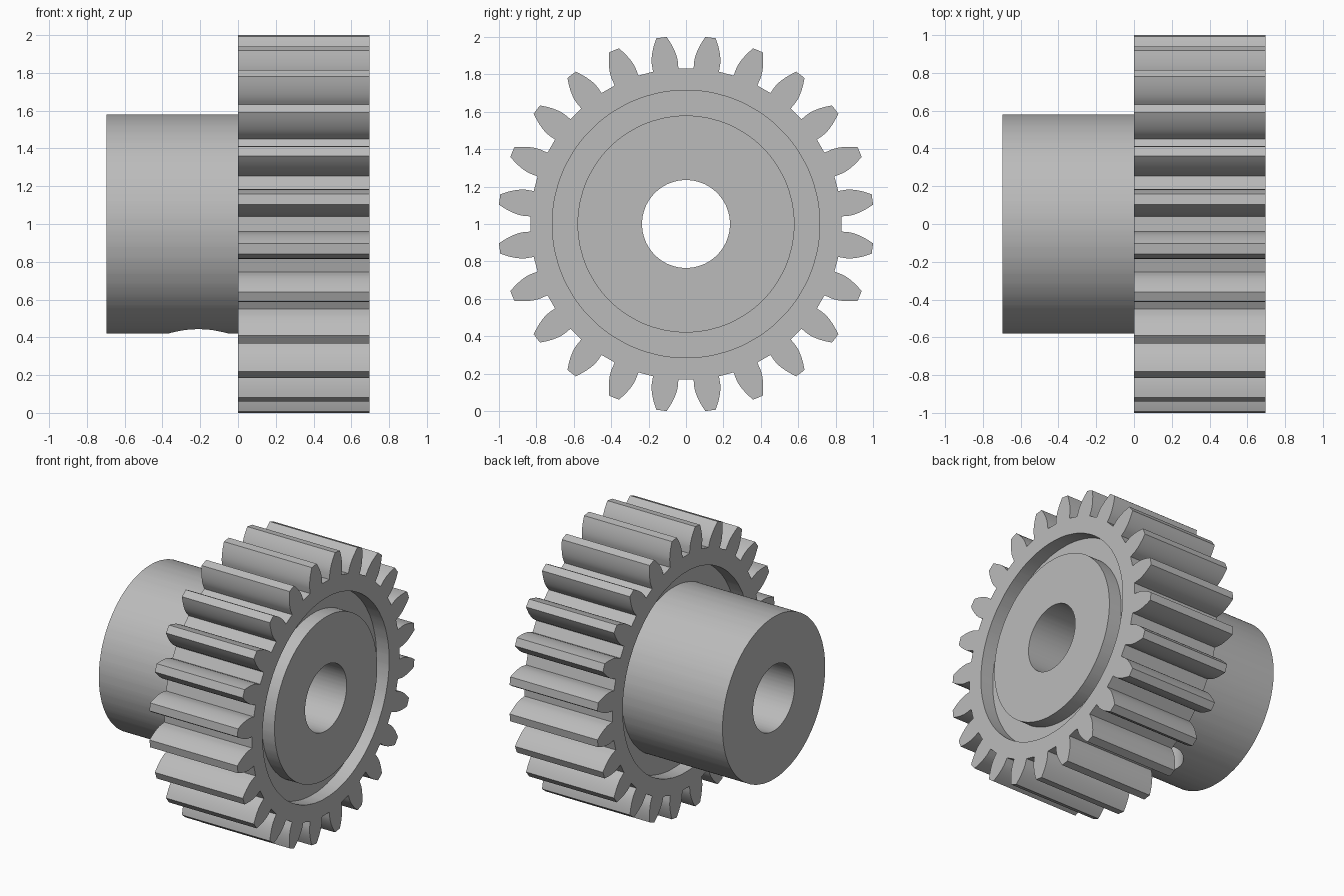
import bpy, bmesh
from math import pi, sin, cos, tan, acos, sqrt, radians

cube = bpy.data.objects.get("Cube")
if cube:
    bpy.data.objects.remove(cube, do_unlink=True)

# Main dimensions (axis along x, at height 1)
TEETH = 24
TIP, ROOT = 1.0055, 0.833
PITCH = TIP * TEETH / (TEETH + 2)
BASE = PITCH * cos(radians(20))
BORE, HUB, RECESS = 0.235, 0.58, 0.715
END, DEPTH = 0.695, 0.1


def involute(r):
    a = acos(min(1, BASE / r))
    return tan(a) - a


def half_angle(r):
    """Half the angle a tooth spans at radius r."""
    return pi / (2 * TEETH) + involute(PITCH) - involute(max(r, BASE))


# Gear outline as (angle, radius), one tooth repeated around the axis
steps = 7
flank = [(half_angle(ROOT) + 0.002, ROOT)]
for i in range(steps + 1):
    r = BASE + (TIP - BASE) * i / steps
    flank.append((half_angle(r), r))
tooth = [(-a, r) for a, r in flank] + [(a, r) for a, r in reversed(flank)]
outline = []
for t in range(TEETH):
    centre = (t + 0.5) * 2 * pi / TEETH
    outline += [(centre + a, r) for a, r in tooth]

# Closed section: hub, back recess, toothed rim, front recess, bore
section = [
    (-END, BORE), (-END, HUB), (DEPTH, HUB), (DEPTH, RECESS), (0, RECESS),
    (0, None), (END, None),
    (END, RECESS), (END - DEPTH, RECESS), (END - DEPTH, HUB), (END, HUB), (END, BORE),
]

bm = bmesh.new()
rings = []
for x, radius in section:
    rings.append([bm.verts.new((x, (radius or r) * sin(a), 1 + (radius or r) * cos(a)))
                  for a, r in outline])
for k, ring in enumerate(rings):
    following = rings[(k + 1) % len(rings)]
    for i in range(len(ring)):
        j = (i + 1) % len(ring)
        bm.faces.new((ring[i], ring[j], following[j], following[i]))
bmesh.ops.recalc_face_normals(bm, faces=bm.faces)
mesh = bpy.data.meshes.new("hub_gear")
bm.to_mesh(mesh)
bm.free()
gear = bpy.data.objects.new("hub_gear", mesh)
bpy.context.collection.objects.link(gear)

# Set screw hole from the underside of the hub into the bore
bpy.ops.mesh.primitive_cylinder_add(vertices=48, radius=0.16, depth=0.8, location=(-0.21, 0, 0.6))
cutter = bpy.context.object
cutter.name = "screw_hole_cutter"
cutter.hide_render = True
cut = gear.modifiers.new("screw_hole", "BOOLEAN")
cut.operation = "DIFFERENCE"
cut.solver = "EXACT"
cut.object = cutter
bpy.ops.object.select_all(action="DESELECT")
gear.select_set(True)
bpy.context.view_layer.objects.active = gear
bpy.ops.object.modifier_apply(modifier=cut.name)
bpy.data.objects.remove(cutter, do_unlink=True)

# Plain grey metal
grey = bpy.data.materials.new("plain_grey")
grey.use_nodes = True
colour = (0.5, 0.5, 0.5, 1)
grey.diffuse_color = colour
grey.node_tree.nodes["Principled BSDF"].inputs["Base Color"].default_value = colour
gear.data.materials.clear()
gear.data.materials.append(grey)
bpy.ops.object.shade_smooth_by_angle(angle=radians(25))
